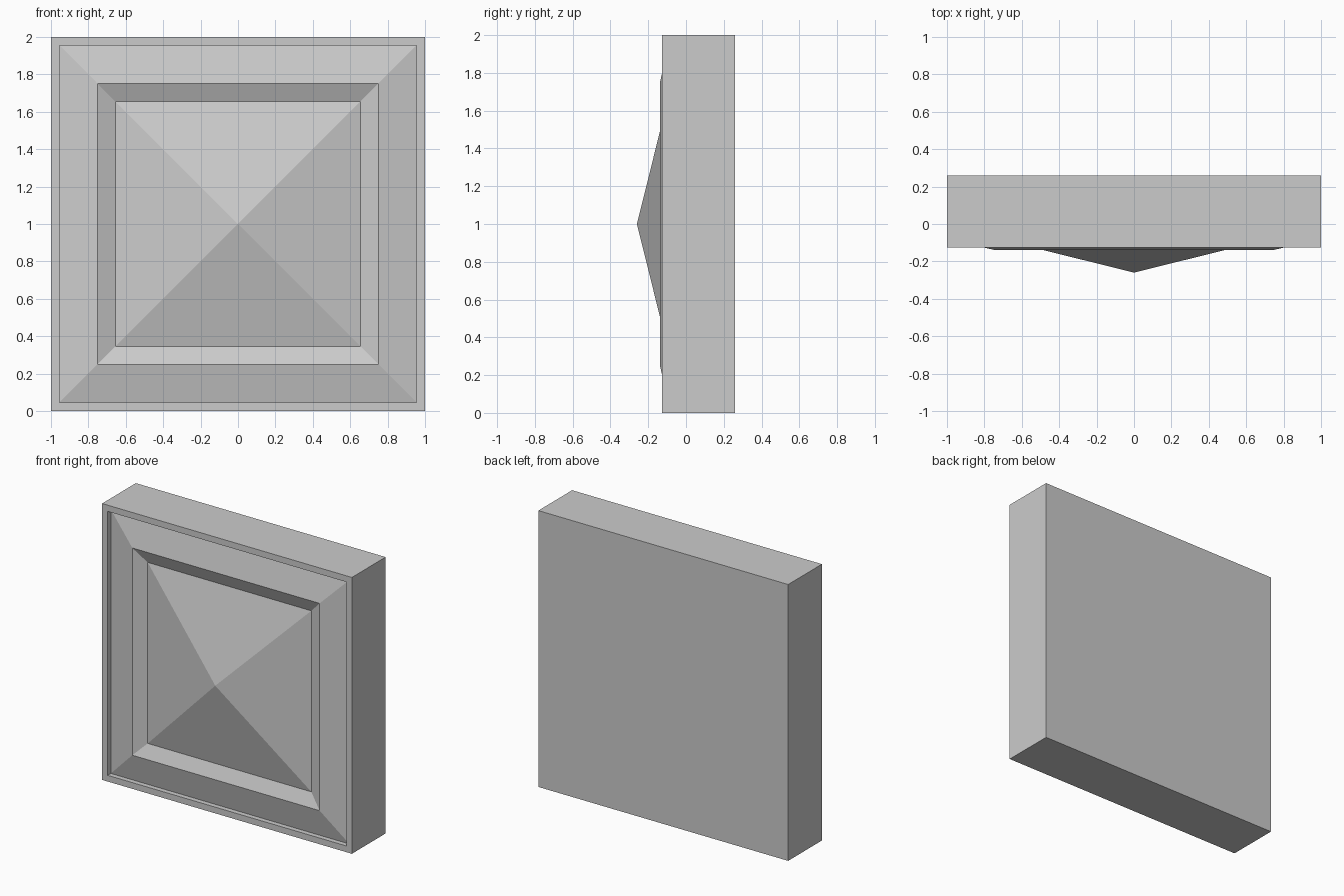
import bpy, bmesh

if "Cube" in bpy.data.objects:
    bpy.data.objects.remove(bpy.data.objects["Cube"])

# Single flat grey
grey = bpy.data.materials.new("stone_grey")
grey.diffuse_color = (0.6, 0.6, 0.6, 1)
grey.use_nodes = True
grey.node_tree.nodes["Principled BSDF"].inputs["Base Color"].default_value = grey.diffuse_color

# Square rings (half size, y) from the back face to the foot of the pyramid
PROFILE = [
    (1.0, 0.26),      # back edge
    (1.0, -0.126),    # front edge
    (0.955, -0.126),  # flat rim
    (0.955, -0.09),   # recess wall
    (0.75, -0.138),   # raised moulding crest
    (0.655, -0.097),  # inner valley
]
APEX_Y = -0.26
CENTRE_Z = 1.0

bm = bmesh.new()
rings = [[bm.verts.new((sx * h, y, CENTRE_Z + sz * h))
          for sx, sz in ((-1, -1), (1, -1), (1, 1), (-1, 1))]
         for h, y in PROFILE]

# Back panel, side walls and moulding
bm.faces.new(rings[0])
for a, b in zip(rings, rings[1:]):
    for i in range(4):
        j = (i + 1) % 4
        bm.faces.new((a[i], a[j], b[j], b[i]))

# Central pyramid
apex = bm.verts.new((0, APEX_Y, CENTRE_Z))
for i in range(4):
    bm.faces.new((rings[-1][i], rings[-1][(i + 1) % 4], apex))

bmesh.ops.recalc_face_normals(bm, faces=bm.faces)
mesh = bpy.data.meshes.new("pyramid_panel")
bm.to_mesh(mesh)
bm.free()
mesh.materials.append(grey)
panel = bpy.data.objects.new("pyramid_panel", mesh)
bpy.context.collection.objects.link(panel)
